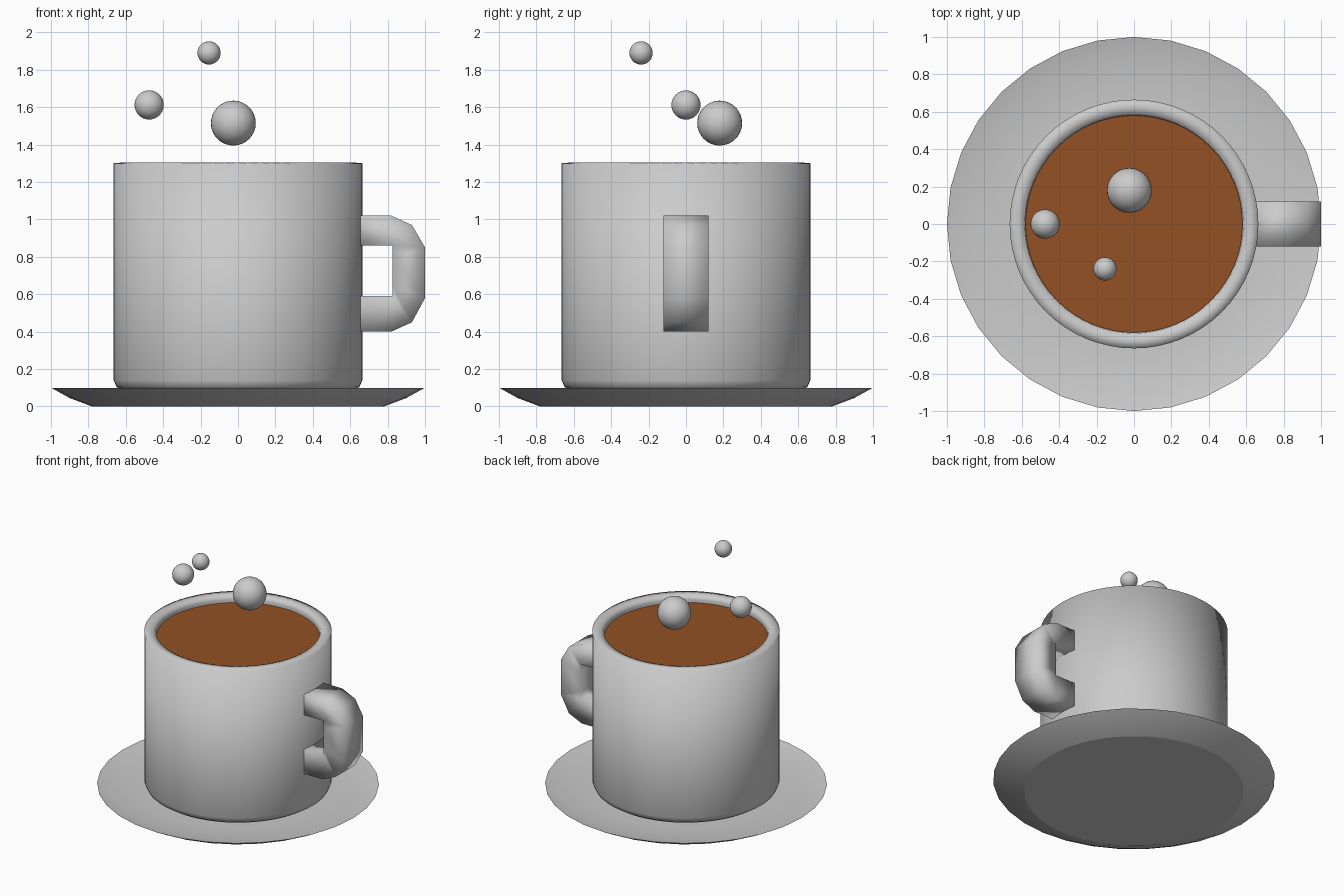
import bpy, bmesh, math

if "Cube" in bpy.data.objects:
    bpy.data.objects.remove(bpy.data.objects["Cube"])


def finish(name, bm, angle=35):
    bmesh.ops.remove_doubles(bm, verts=bm.verts, dist=1e-5)
    bmesh.ops.recalc_face_normals(bm, faces=bm.faces)
    me = bpy.data.meshes.new(name)
    bm.to_mesh(me)
    bm.free()
    ob = bpy.data.objects.new(name, me)
    bpy.context.collection.objects.link(ob)
    bpy.ops.object.select_all(action='DESELECT')
    ob.select_set(True)
    bpy.context.view_layer.objects.active = ob
    bpy.ops.object.shade_smooth_by_angle(angle=math.radians(angle))
    return ob


def lathe(name, profile, steps, angle=35):
    """Spin an (r, z) profile around the z axis."""
    bm = bmesh.new()
    vs = [bm.verts.new((r, 0, z)) for r, z in profile]
    edges = [bm.edges.new(p) for p in zip(vs, vs[1:])]
    bmesh.ops.spin(bm, geom=vs + edges, cent=(0, 0, 0), axis=(0, 0, 1),
                   angle=2 * math.pi, steps=steps)
    return finish(name, bm, angle)


# Saucer: shallow dish with a sloping rim
lathe("saucer", [(0, 0), (0.78, 0), (0.9, 0.045), (1, 0.1),
                 (0.9, 0.075), (0.68, 0.065), (0, 0.06)], 32, 18)

# Cup: hollow wall with a small chamfered foot and a flat, soft-shaded rim
lathe("cup", [(0, 0.085), (0.62, 0.085), (0.65, 0.105), (0.665, 0.14),
              (0.665, 1.3), (0.622, 1.304), (0.585, 1.295),
              (0.58, 1.27), (0.58, 0.15), (0, 0.15)], 64, 100)

# Coffee surface
coffee = lathe("coffee", [(0, 1.25), (0.582, 1.25)], 64)
mat = bpy.data.materials.new("coffee_brown")
mat.diffuse_color = (0.29, 0.083, 0.017, 1)
mat.use_nodes = True
mat.node_tree.nodes["Principled BSDF"].inputs["Base Color"].default_value = mat.diffuse_color
coffee.data.materials.append(mat)

# Handle: angular C shape, outer and inner paths joined by quads, soft-shaded
outer = [(0.64, 1.02), (0.82, 1.02), (0.93, 0.97), (1, 0.85),
         (1, 0.58), (0.93, 0.45), (0.82, 0.4), (0.64, 0.4)]
inner = [(0.64, 0.86), (0.825, 0.86), (0.825, 0.86), (0.825, 0.8),
         (0.825, 0.65), (0.825, 0.59), (0.825, 0.59), (0.64, 0.59)]
bm = bmesh.new()
rings = []
for (ox, oz), (ix, iz) in zip(outer, inner):
    rings.append([bm.verts.new(c) for c in ((ox, -0.12, oz), (ox, 0.12, oz),
                                            (ix, 0.12, iz), (ix, -0.12, iz))])
for a, b in zip(rings, rings[1:]):
    for i in range(4):
        j = (i + 1) % 4
        bm.faces.new((a[i], a[j], b[j], b[i]))
bm.faces.new(rings[0])
bm.faces.new(rings[-1])
bmesh.ops.dissolve_degenerate(bm, dist=1e-4, edges=bm.edges)
finish("handle", bm, 180)

# Floating bubbles above the cup
for i, (x, y, z, r) in enumerate([(-0.025, 0.18, 1.515, 0.12),
                                  (-0.475, 0, 1.612, 0.078),
                                  (-0.155, -0.24, 1.89, 0.062)]):
    bm = bmesh.new()
    bmesh.ops.create_uvsphere(bm, u_segments=32, v_segments=16, radius=r)
    bmesh.ops.translate(bm, verts=bm.verts, vec=(x, y, z))
    finish(f"bubble_{i + 1}", bm)
